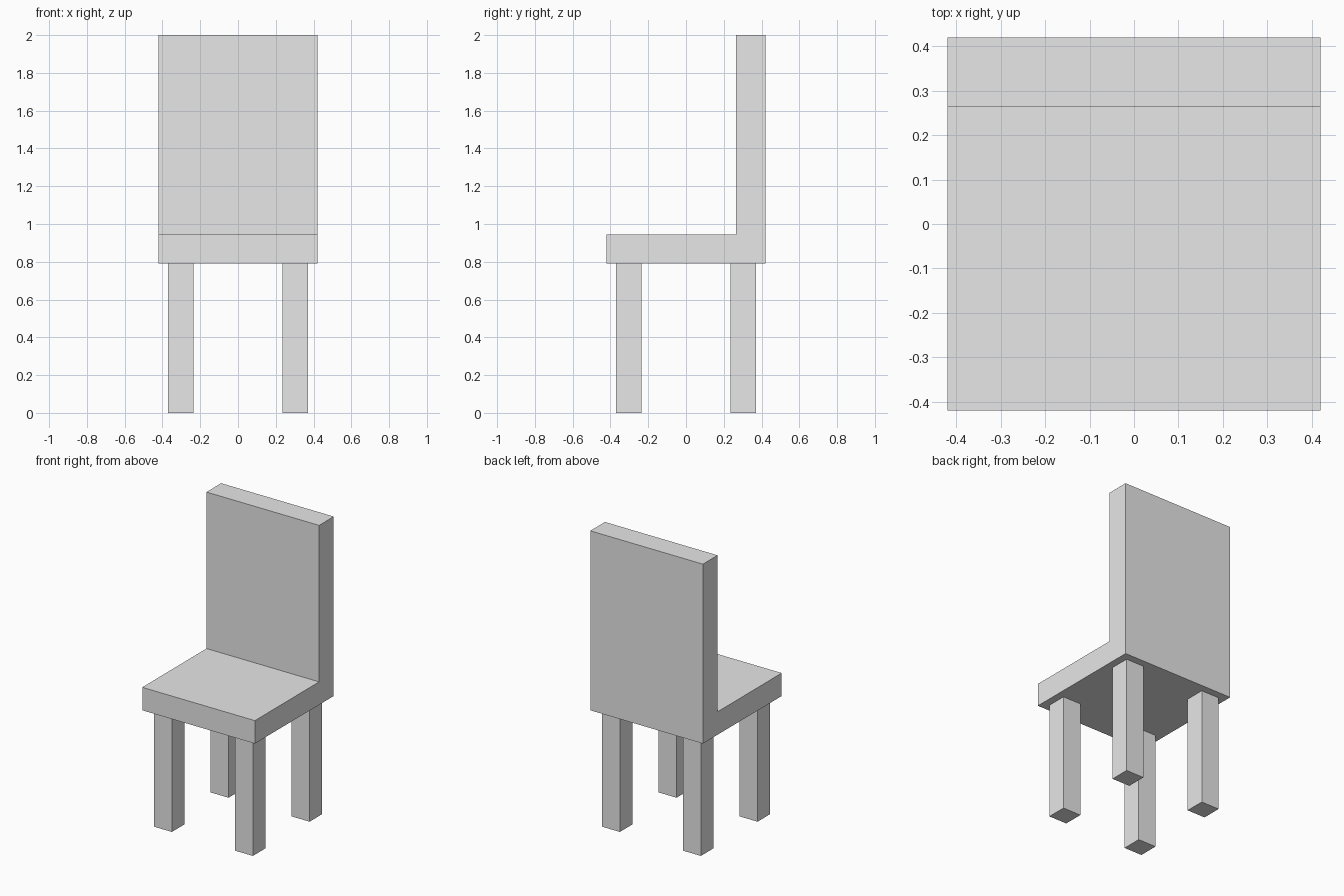
import bpy
import bmesh

# Remove the default object
cube = bpy.data.objects.get("Cube")
if cube:
    bpy.data.objects.remove(cube, do_unlink=True)

HALF = 0.42            # half width and depth of the seat
SEAT_BOTTOM = 0.79
SEAT_TOP = 0.945
BACK_FRONT = 0.264
HEIGHT = 2.0
LEG_CENTRE = 0.302
LEG_SIZE = 0.135

# Single plain grey
grey = bpy.data.materials.new("plain_grey")
grey.use_nodes = True
colour = (0.8, 0.8, 0.8, 1.0)
grey.diffuse_color = colour
grey.node_tree.nodes["Principled BSDF"].inputs["Base Color"].default_value = colour


def extruded(name, outline, direction):
    """Extrude a closed outline along a direction into a solid."""
    bm = bmesh.new()
    base = bm.faces.new([bm.verts.new(p) for p in outline])
    result = bmesh.ops.extrude_face_region(bm, geom=[base], use_keep_orig=True)
    moved = [v for v in result["geom"] if isinstance(v, bmesh.types.BMVert)]
    bmesh.ops.translate(bm, verts=moved, vec=direction)
    bmesh.ops.recalc_face_normals(bm, faces=bm.faces)
    mesh = bpy.data.meshes.new(name)
    bm.to_mesh(mesh)
    bm.free()
    mesh.materials.append(grey)
    obj = bpy.data.objects.new(name, mesh)
    bpy.context.collection.objects.link(obj)
    return obj


# Seat and backrest as one L-shaped profile
side_profile = [
    (-HALF, SEAT_BOTTOM), (HALF, SEAT_BOTTOM), (HALF, HEIGHT),
    (BACK_FRONT, HEIGHT), (BACK_FRONT, SEAT_TOP), (-HALF, SEAT_TOP),
]
extruded("seat_and_backrest", [(-HALF, y, z) for y, z in side_profile],
         (2 * HALF, 0, 0))

# Four square legs
h = LEG_SIZE / 2
for side, sx in (("left", 1), ("right", -1)):
    for end, sy in (("front", -1), ("back", 1)):
        cx, cy = sx * LEG_CENTRE, sy * LEG_CENTRE
        square = [(cx + dx * h, cy + dy * h, 0)
                  for dx, dy in ((-1, -1), (1, -1), (1, 1), (-1, 1))]
        extruded(f"{end}_{side}_leg", square, (0, 0, SEAT_BOTTOM))
